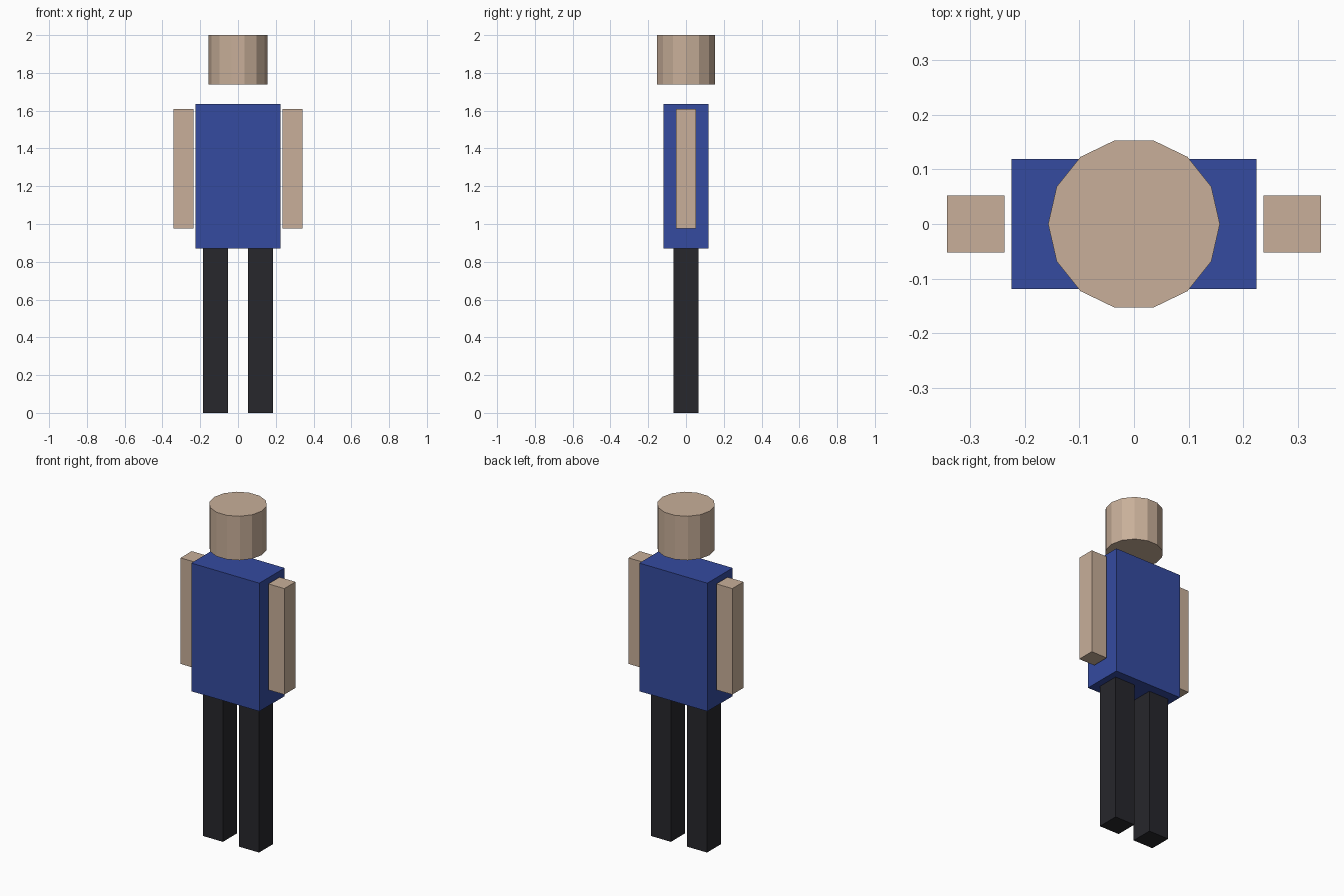
import bpy
import bmesh
from mathutils import Matrix, Vector

if "Cube" in bpy.data.objects:
    bpy.data.objects.remove(bpy.data.objects["Cube"])


def material(name, color):
    mat = bpy.data.materials.new(name)
    mat.diffuse_color = (*color, 1.0)
    mat.use_nodes = True
    mat.node_tree.nodes["Principled BSDF"].inputs["Base Color"].default_value = mat.diffuse_color
    return mat


def add_object(name, bm, mat):
    mesh = bpy.data.meshes.new(name)
    bm.to_mesh(mesh)
    bm.free()
    mesh.materials.append(mat)
    obj = bpy.data.objects.new(name, mesh)
    bpy.context.collection.objects.link(obj)
    return obj


def box(name, x, width, depth, z0, z1, mat):
    bm = bmesh.new()
    place = Matrix.Translation((x, 0, (z0 + z1) / 2))
    size = Matrix.Diagonal(Vector((width, depth, z1 - z0, 1)))
    bmesh.ops.create_cube(bm, size=1, matrix=place @ size)
    return add_object(name, bm, mat)


skin = material("skin", (0.58, 0.43, 0.32))
shirt = material("shirt_blue", (0.035, 0.07, 0.35))
trousers = material("trousers_black", (0.02, 0.02, 0.025))

# Torso
box("torso", 0, 0.448, 0.238, 0.871, 1.634, shirt)

# Arms and legs on both sides
for side, s in (("left", -1), ("right", 1)):
    box(side + "_arm", s * 0.289, 0.105, 0.105, 0.977, 1.608, skin)
    box(side + "_leg", s * 0.119, 0.132, 0.132, 0.0, 0.871, trousers)

# Head: floating 14-sided drum with a corner on the +x axis
head = bmesh.new()
bmesh.ops.create_cone(head, cap_ends=True, segments=14, radius1=0.157,
                      radius2=0.157, depth=0.262,
                      matrix=Matrix.Translation((0, 0, 1.869))
                      @ Matrix.Rotation(1.5707963, 4, "Z"))
# Turn so that the first corner lies exactly on +x
corner = max(head.verts, key=lambda v: v.co.x)
angle = Vector((1, 0)).angle_signed(corner.co.xy)
bmesh.ops.rotate(head, verts=head.verts, cent=(0, 0, 0),
                 matrix=Matrix.Rotation(angle if abs(angle) < 1e-4 else 0, 3, "Z"))
if abs(corner.co.y) > 1e-3:
    bmesh.ops.rotate(head, verts=head.verts, cent=(0, 0, 0),
                     matrix=Matrix.Rotation(1.5707963, 3, "Z"))
add_object("head", head, skin)
